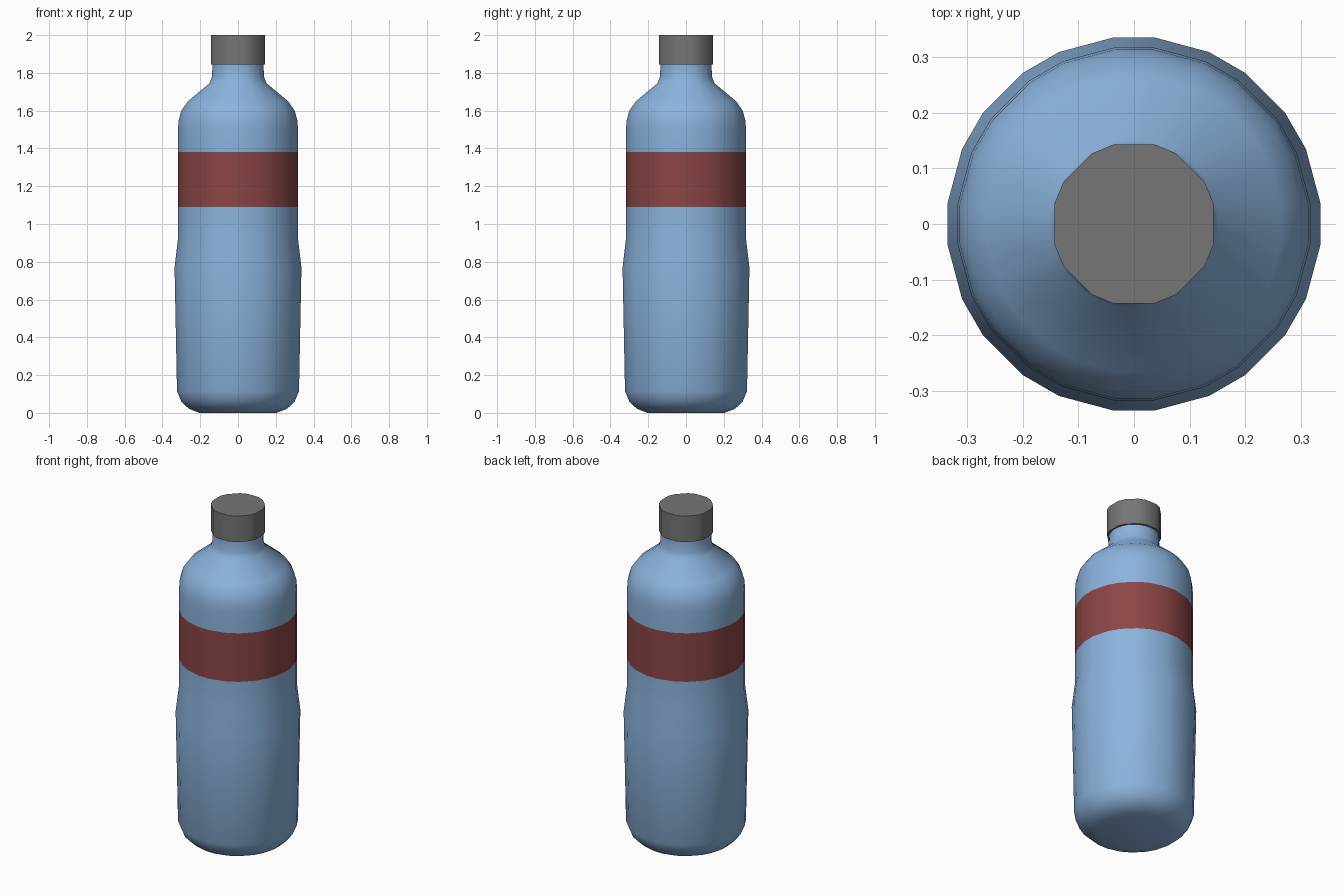
import bpy, bmesh
from math import sin, cos, radians

if "Cube" in bpy.data.objects:
    bpy.data.objects.remove(bpy.data.objects["Cube"])


def material(name, rgb):
    m = bpy.data.materials.new(name)
    m.diffuse_color = (*rgb, 1)
    m.use_nodes = True
    m.node_tree.nodes["Principled BSDF"].inputs["Base Color"].default_value = m.diffuse_color
    return m


def beveled_angles(sides, half):
    # polygon with each corner chamfered: pairs of vertices around each axis
    step = 360 / sides
    return [radians(k * step + s * half) for k in range(sides) for s in (-1, 1)]


def lathe(name, profile, angles, mats, band=None, smooth=50):
    bm = bmesh.new()
    rings = [[bm.verts.new((r * cos(a), r * sin(a), z)) for a in angles] for r, z in profile]
    n = len(angles)
    for i in range(len(rings) - 1):
        for j in range(n):
            k = (j + 1) % n
            f = bm.faces.new((rings[i][j], rings[i][k], rings[i + 1][k], rings[i + 1][j]))
            if i == band:
                f.material_index = 1
    bm.faces.new(rings[0][::-1])
    bm.faces.new(rings[-1])
    me = bpy.data.meshes.new(name)
    bm.to_mesh(me)
    bm.free()
    for m in mats:
        me.materials.append(m)
    ob = bpy.data.objects.new(name, me)
    bpy.context.collection.objects.link(ob)
    bpy.ops.object.select_all(action='DESELECT')
    ob.select_set(True)
    bpy.context.view_layer.objects.active = ob
    bpy.ops.object.shade_smooth_by_angle(angle=radians(smooth))
    return ob


blue = material("blue_plastic", (0.26, 0.45, 0.72))
red = material("red_label", (0.26, 0.06, 0.06))
grey = material("dark_grey", (0.18, 0.18, 0.18))

# bottle body, with the label as a coloured band
body = [(0.205, 0.0), (0.262, 0.022), (0.302, 0.06), (0.325, 0.115),
        (0.338, 0.77), (0.320, 0.92), (0.320, 1.09), (0.320, 1.38),
        (0.320, 1.50), (0.316, 1.55), (0.302, 1.60), (0.267, 1.65),
        (0.152, 1.745), (0.140, 1.775), (0.136, 1.83), (0.136, 1.86)]
lathe("bottle_body", body, beveled_angles(12, 6.4), [blue, red], band=6)

# screw cap
lathe("cap", [(0.148, 1.845), (0.148, 2.0)], beveled_angles(8, 14.4), [grey], smooth=30)
